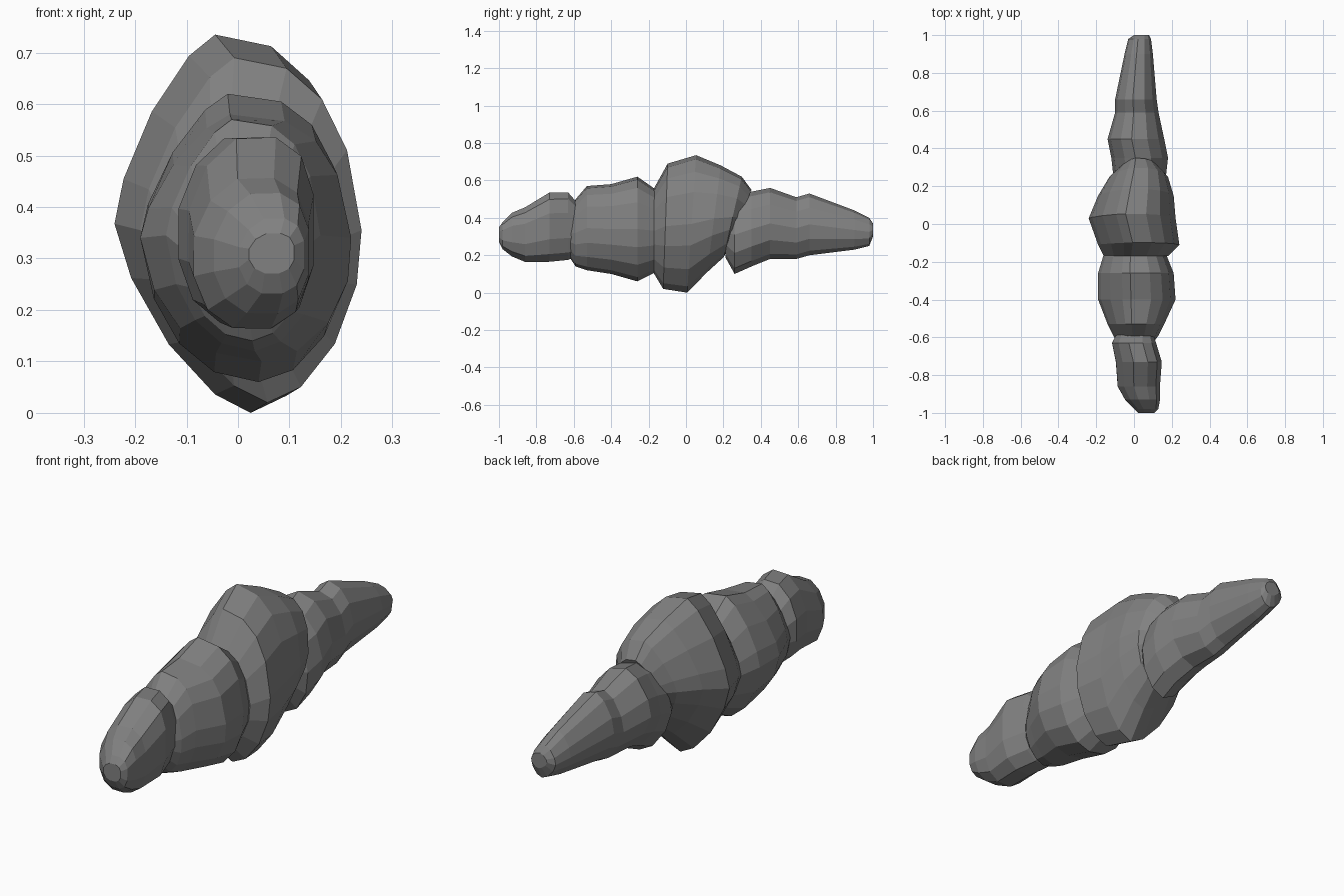
import bpy
from math import sin, cos, tau, copysign

cube = bpy.data.objects.get("Cube")
if cube:
    bpy.data.objects.remove(cube, do_unlink=True)

# One plain stone colour
grey = (0.22, 0.22, 0.22, 1)
stone = bpy.data.materials.new("stone grey")
stone.use_nodes = True
stone.diffuse_color = grey
shader = stone.node_tree.nodes["Principled BSDF"]
shader.inputs["Base Color"].default_value = grey
shader.inputs["Roughness"].default_value = 0.8


def rounded(value, power):
    """Raise the size of a value to a power, keeping its sign."""
    return copysign(abs(value) ** power, value)


def cross_section(sides, upper_left, lower_left, upper_right, lower_right,
                  skew, turn=0):
    """Unit outline, squarer for small powers and sharper for large ones."""
    outline = []
    for i in range(sides):
        angle = tau * (i + turn) / sides
        across, up = sin(angle), cos(angle)
        if across < 0:
            power = upper_left if up > 0 else lower_left
        else:
            power = upper_right if up > 0 else lower_right
        height = rounded(up, power)
        outline.append((rounded(across, power) - skew * height, height))
    return outline


def loft(name, outline, lean, rings):
    """Skin rings of y, left, right, bottom, top; lean grows to the back."""
    verts, faces = [], []
    sides, last = len(outline), len(rings) - 1
    for r, (y, low_x, high_x, bottom, top) in enumerate(rings):
        centre, half = (high_x + low_x) / 2, (high_x - low_x) / 2
        middle, tall = (top + bottom) / 2, (top - bottom) / 2
        for u, v in outline:
            verts.append((centre + u * half,
                          y + lean * v * r / last,
                          middle + v * tall))
    for r in range(last):
        for i in range(sides):
            a, b = r * sides + i, r * sides + (i + 1) % sides
            faces.append((a, b, b + sides, a + sides))
    # Close both ends
    faces.append(tuple(reversed(range(sides))))
    faces.append(tuple(range(last * sides, len(verts))))
    mesh = bpy.data.meshes.new(name)
    mesh.from_pydata(verts, [], faces)
    mesh.materials.append(stone)
    lobe = bpy.data.objects.new(name, mesh)
    bpy.context.collection.objects.link(lobe)


head_outline = cross_section(sides=12, upper_left=1.1, lower_left=0.9,
                             upper_right=0.7, lower_right=0.8,
                             skew=0, turn=0.5)
collar_outline = cross_section(sides=16, upper_left=1.5, lower_left=0.9,
                               upper_right=0.7, lower_right=1.1, skew=0.15)
middle_outline = cross_section(sides=16, upper_left=1.5, lower_left=1.3,
                               upper_right=0.8, lower_right=1.2, skew=0.15)
tail_outline = cross_section(sides=12, upper_left=1.3, lower_left=1.2,
                             upper_right=0.9, lower_right=1.1, skew=0.15)

# Blunt front lobe with a flat crown
loft("front_lobe", head_outline, lean=0, rings=[
    (-1, .02, .11, .27, .35),
    (-.98, 0, .13, .23, .38),
    (-.93, -.05, .14, .19, .43),
    (-.86, -.09, .14, .16, .46),
    (-.73, -.1, .15, .16, .54),
    (-.63, -.12, .12, .17, .54),
    (-.57, -.09, .1, .2, .47)])

# Collar lobe behind it
loft("collar_lobe", collar_outline, lean=0, rings=[
    (-.63, -.09, .1, .2, .43),
    (-.59, -.11, .13, .14, .5),
    (-.53, -.14, .16, .12, .57),
    (-.4, -.19, .22, .1, .58),
    (-.26, -.19, .21, .06, .62),
    (-.16, -.16, .17, .11, .55),
    (-.1, -.13, .15, .15, .5)])

# Largest middle lobe with a pointed keel
loft("middle_lobe", middle_outline, lean=0.06, rings=[
    (-.17, -.16, .18, .1, .56),
    (-.11, -.19, .24, .02, .69),
    (.03, -.24, .22, 0, .735),
    (.15, -.19, .21, .11, .68),
    (.25, -.13, .18, .19, .62),
    (.29, -.08, .13, .25, .55)])

# Tapering tail lobe with its own short front spur
loft("tail_lobe", tail_outline, lean=0, rings=[
    (.21, -.08, .13, .19, .45),
    (.26, -.11, .17, .1, .52),
    (.35, -.12, .18, .14, .54),
    (.45, -.14, .16, .18, .56),
    (.59, -.1, .13, .18, .51),
    (.66, -.1, .12, .2, .53),
    (.9, -.05, .1, .23, .44),
    (.98, -.03, .09, .25, .4),
    (1, 0, .08, .3, .37)])
